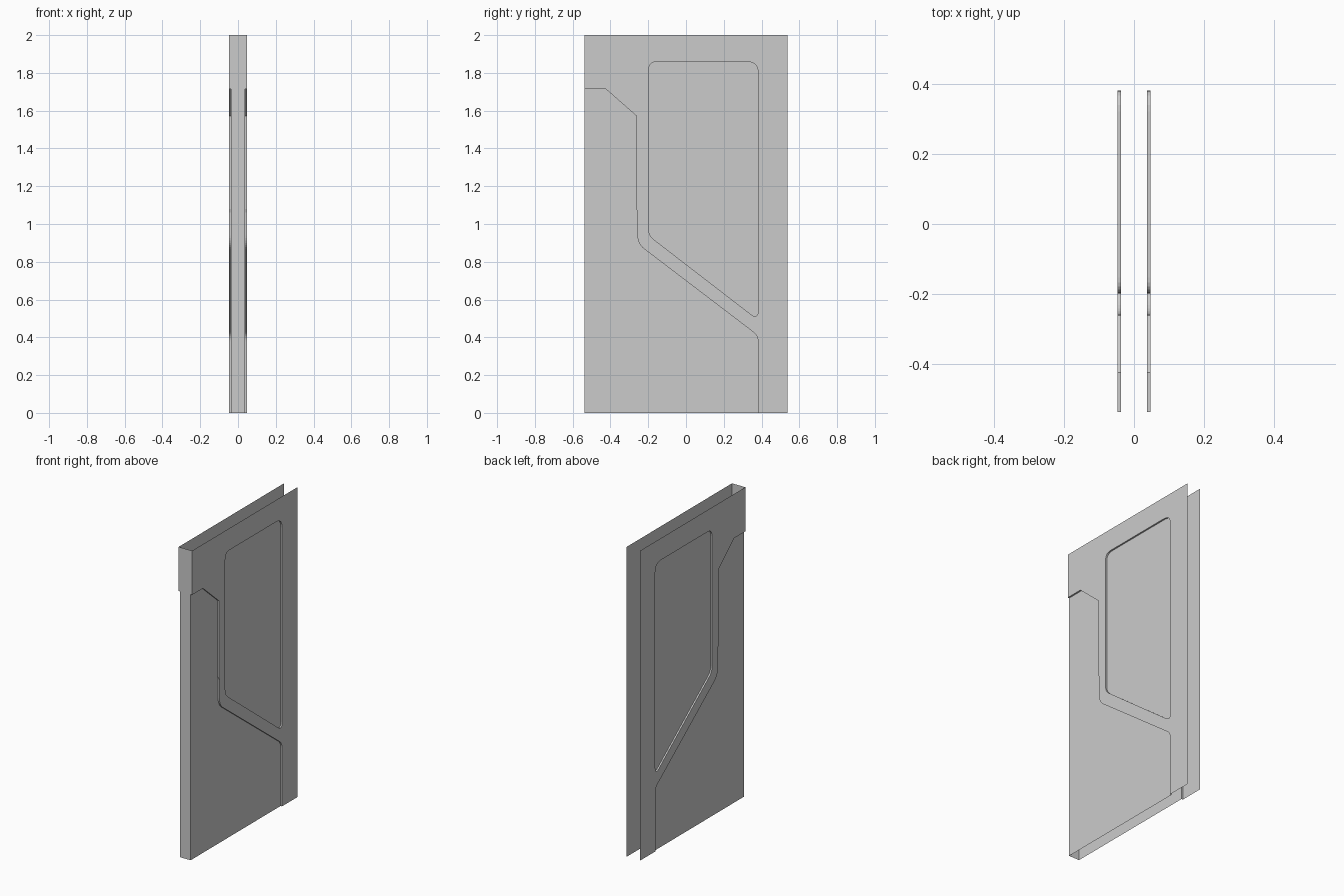
import bpy, bmesh
from mathutils import Vector

if "Cube" in bpy.data.objects:
    bpy.data.objects.remove(bpy.data.objects["Cube"])

HALF, TOP = 0.537, 2.0       # half length in y, height
OUT, INN = 0.0475, 0.0375    # raised and recessed skin levels in x


def rounded(corners, closed, steps=6):
    """Outline from (y, z, cut) corners; cut is the rounding length."""
    pts, n = [], len(corners)
    for i, (y, z, cut) in enumerate(corners):
        p = Vector((y, z))
        if cut == 0 or (not closed and i in (0, n - 1)):
            pts.append(p)
            continue
        a = p + (Vector(corners[i - 1][:2]) - p).normalized() * cut
        b = p + (Vector(corners[(i + 1) % n][:2]) - p).normalized() * cut
        for k in range(steps + 1):
            t = k / steps
            pts.append(a * (1 - t) ** 2 + p * 2 * t * (1 - t) + b * t * t)
    return pts


def add_object(name, bm, mirror=True):
    mesh = bpy.data.meshes.new(name)
    bm.to_mesh(mesh)
    bm.free()
    ob = bpy.data.objects.new(name, mesh)
    bpy.context.collection.objects.link(ob)
    if mirror:
        ob.modifiers.new("Mirror", 'MIRROR').use_clip = False
    return ob


def verts(bm, pts, x):
    return [bm.verts.new((x, p[0], p[1])) for p in pts]


def loop_edges(bm, vs):
    return [bm.edges.new((vs[i - 1], vs[i])) for i in range(len(vs))]


def face_out(bm, faces):
    for f in faces:
        f.normal_update()
        if f.normal.x < 0:
            f.normal_flip()


# Step line between frame and lower panel, and the window outline
step = rounded([(-HALF, 1.715, 0), (-0.425, 1.715, 0), (-0.262, 1.572, 0),
                (-0.262, 1.08, 0), (-0.257, 1.06, 0), (-0.257, 0.895, 0.045),
                (0.381, 0.409, 0.03), (0.381, 0, 0)], False)
window = rounded([(-0.198, 1.859, 0.045), (0.382, 1.859, 0.06),
                  (0.382, 0.492, 0.05), (-0.198, 0.939, 0.035)], True)

# Raised frame with the window opening
bm = bmesh.new()
outer = step + [Vector((HALF, 0)), Vector((HALF, TOP)), Vector((-HALF, TOP))]
edges = loop_edges(bm, verts(bm, outer, OUT)) + loop_edges(bm, verts(bm, window, OUT))
bmesh.ops.triangle_fill(bm, edges=edges, use_beauty=True, normal=(1, 0, 0))
face_out(bm, bm.faces)
add_object("raised_frame", bm)


# Recessed panels with the step walls leading up to the frame
def recessed_panel(name, line, closed, extra=()):
    bm = bmesh.new()
    low = verts(bm, line, INN)
    high = verts(bm, line, OUT)
    face_out(bm, [bm.faces.new(low + verts(bm, extra, INN))])
    n = len(line)
    for i in range(n if closed else n - 1):
        j = (i + 1) % n
        bm.faces.new((high[i], low[i], low[j], high[j]))
    bmesh.ops.triangulate(bm, faces=[f for f in bm.faces if len(f.verts) > 4])
    add_object(name, bm)


recessed_panel("lower_panel", step, False, [(-HALF, 0)])
recessed_panel("window_panel", window, True)

# Front edge closing the two skins (top, bottom and rear stay open)
bm = bmesh.new()
for x, z0, z1 in ((INN, 0, 1.715), (OUT, 1.715, TOP)):
    bm.faces.new([bm.verts.new((sx * x, -HALF, z))
                  for sx, z in ((-1, z0), (1, z0), (1, z1), (-1, z1))])
add_object("front_edge", bm, mirror=False)
